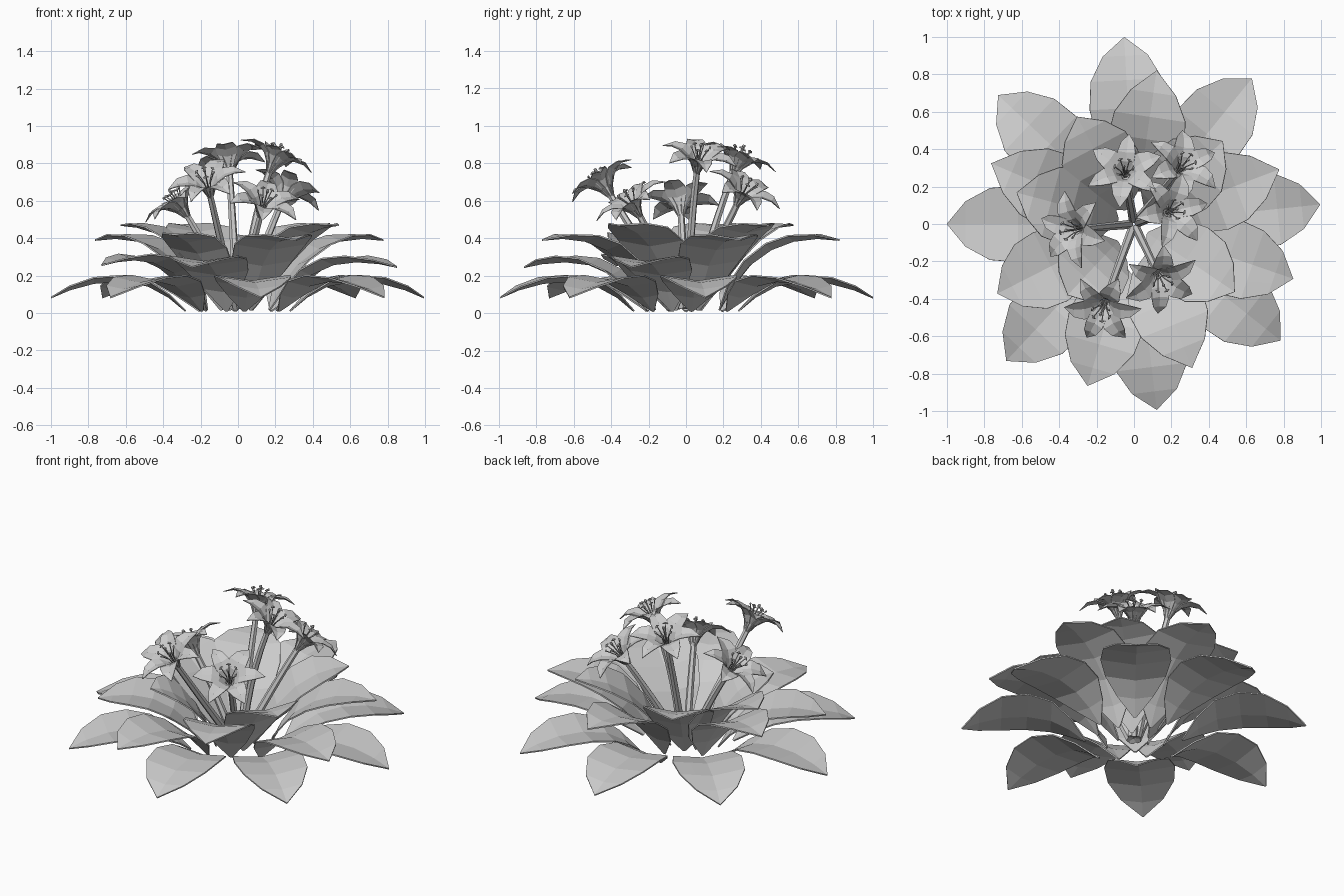
import bpy, bmesh, math, random
from mathutils import Vector, Matrix

random.seed(4)
cube = bpy.data.objects.get("Cube")
if cube:
    bpy.data.objects.remove(cube, do_unlink=True)

grey = bpy.data.materials.new("soft_grey")
grey.use_nodes = True
grey.diffuse_color = (0.6, 0.6, 0.6, 1)
grey.node_tree.nodes["Principled BSDF"].inputs["Base Color"].default_value = (0.6, 0.6, 0.6, 1)


def finish(bm, name, thickness=0):
    """Turn a bmesh into a named object, optionally as a thin shell."""
    bmesh.ops.remove_doubles(bm, verts=bm.verts, dist=0.0005)
    bmesh.ops.recalc_face_normals(bm, faces=bm.faces)
    mesh = bpy.data.meshes.new(name)
    bm.to_mesh(mesh)
    bm.free()
    mesh.materials.append(grey)
    obj = bpy.data.objects.new(name, mesh)
    bpy.context.collection.objects.link(obj)
    if thickness:
        shell = obj.modifiers.new("shell", "SOLIDIFY")
        shell.thickness = thickness
        shell.offset = 0
    return obj


def blade(bm, path, widths, fold, matrix):
    """Creased blade following (distance, height) points, folded up at the sides."""
    rows = []
    for (r, h), w in zip(path, widths):
        rows.append([bm.verts.new(matrix @ Vector((r, s * w, h + fold * abs(s) * w)))
                     for s in (-1, -0.5, 0, 0.5, 1)])
    for a, b in zip(rows, rows[1:]):
        for i in range(4):
            bm.faces.new((a[i], b[i], b[i + 1], a[i + 1]))


def tube(bm, points, radii, sides):
    """Closed tapering tube through the points."""
    rings = []
    for i, p in enumerate(points):
        along = points[min(i + 1, len(points) - 1)] - points[max(i - 1, 0)]
        turn = along.to_track_quat('Z', 'Y')
        rings.append([bm.verts.new(p + turn @ Vector((radii[i] * math.cos(a), radii[i] * math.sin(a), 0)))
                      for a in (math.tau * k / sides for k in range(sides))])
    for a, b in zip(rings, rings[1:]):
        for k in range(sides):
            n = (k + 1) % sides
            bm.faces.new((a[k], a[n], b[n], b[k]))
    bm.faces.new(rings[0][::-1])
    bm.faces.new(rings[-1])


# Leaves: each tier has a side profile and the directions its leaves point in
leaf_widths = (0.008, 0.105, 0.175, 0.205, 0.192, 0.122, 0)
tiers = {
    "outer_leaf": ([(.28, .01), (.37, .085), (.48, .145), (.62, .17), (.77, .16), (.9, .125), (1, .082)],
                   (93, 51, 6, -38.5, -83, -133, 180, 136.5)),
    "low_middle_leaf": ([(.22, .01), (.3, .115), (.41, .205), (.54, .26), (.67, .275), (.8, .265), (.9, .245)],
                        (-19, -106)),
    "right_middle_leaf": ([(.19, .01), (.27, .12), (.38, .215), (.5, .27), (.62, .285), (.73, .275), (.82, .255)],
                          (-153,)),
    "high_middle_leaf": ([(.18, .015), (.24, .13), (.34, .255), (.46, .34), (.58, .385), (.71, .4), (.83, .39)],
                         (20.6, 81.6, 157, -68)),
    "inner_leaf": ([(.09, .015), (.15, .13), (.23, .25), (.34, .36), (.46, .43), (.56, .46), (.65, .47)],
                   (43, -34, 118, 165)),
    "short_leaf": ([(.13, .015), (.17, .12), (.23, .23), (.31, .32), (.39, .38), (.46, .41), (.52, .42)],
                   (-133,)),
}
for name, (path, angles) in tiers.items():
    for number, angle in enumerate(angles, 1):
        bm = bmesh.new()
        blade(bm, path, leaf_widths, 0.15, Matrix.Rotation(math.radians(angle), 4, 'Z'))
        finish(bm, f"{name}_{number}", 0.008)

# Flowers: mouth position and how far each one leans outward
petal_path = [(.012, 0), (.028, .05), (.058, .09), (.1, .115), (.155, .12), (.212, .1)]
petal_widths = (.012, .03, .052, .057, .042, 0)
flowers = [((-.05, .28, .82), 22), ((.26, .31, .65), 35), ((.2, .07, .83), 25),
           ((-.32, -.03, .59), 35), ((.14, -.29, .59), 34), ((-.165, -.445, .7), 33)]

for number, (mouth, lean) in enumerate(flowers, 1):
    mouth = Vector(mouth)
    out = Vector((mouth.x, mouth.y, 0)).normalized()
    lean = math.radians(lean)
    axis = out * math.sin(lean) + Vector((0, 0, math.cos(lean)))
    root = mouth - axis * 0.09
    spin = Matrix.Rotation(random.uniform(0, 1), 4, 'Z')
    place = Matrix.Translation(root) @ axis.to_track_quat('Z', 'Y').to_matrix().to_4x4() @ spin

    # Stem bending from the plant's centre into the flower
    start = out * 0.025 + Vector((0, 0, 0.03))
    bend = root - axis * root.z * 0.45
    bend = bend.lerp(start.lerp(root, 0.5), 0.4)
    steps = [i / 6 for i in range(7)]
    points = [start.lerp(bend, t).lerp(bend.lerp(root, t), t) for t in steps]
    bm = bmesh.new()
    tube(bm, points + [root + axis * 0.02], [0.024 - 0.006 * t for t in steps] + [0.02], 6)
    finish(bm, f"stem_{number}")

    # Six recurved pointed petals, alternately broad and narrow
    bm = bmesh.new()
    for k in range(6):
        size = 1 if k % 2 else 0.85
        blade(bm, [(r, h - 0.004 * (k % 2)) for r, h in petal_path], [w * size for w in petal_widths],
              0.25, place @ Matrix.Rotation(k * math.tau / 6, 4, 'Z'))
    finish(bm, f"petals_{number}", 0.004)

    # Stamens with anthers, around a central pistil
    bm = bmesh.new()
    for k in range(6):
        turn = place @ Matrix.Rotation((k + 0.5) * math.tau / 6, 4, 'Z')
        tube(bm, [turn @ Vector(p) for p in ((.006, 0, .01), (.02, 0, .09), (.05, 0, .15))], [0.003] * 3, 4)
        tube(bm, [turn @ Vector(p) for p in ((.05, -.014, .15), (.051, 0, .154), (.05, .014, .15))],
             [0.003, 0.007, 0.003], 5)
    tube(bm, [place @ Vector((0, 0, h)) for h in (.01, .15, .165, .175)], [0.005, 0.004, 0.01, 0.006], 6)
    finish(bm, f"stamens_{number}")
